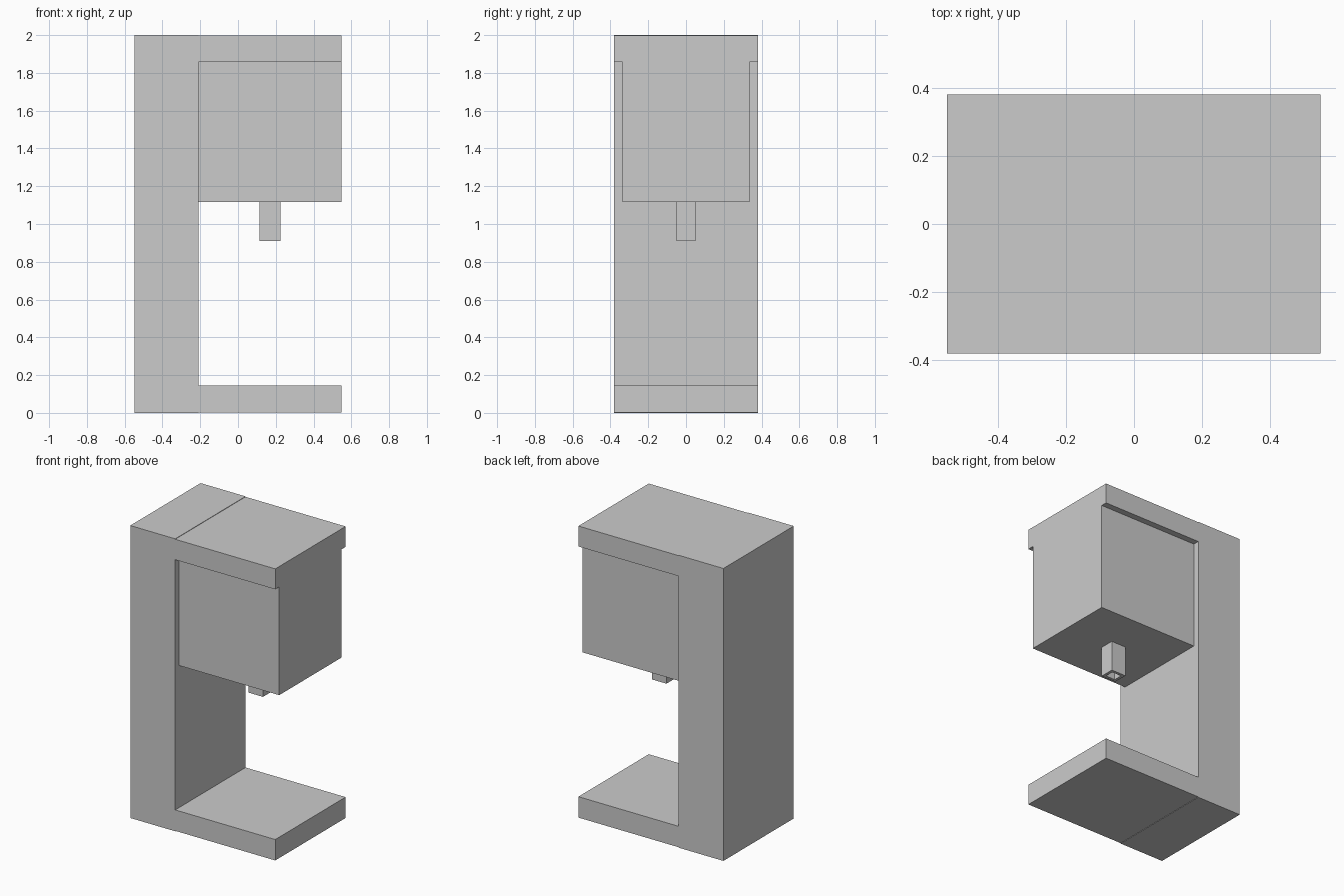
import bpy
import bmesh
from mathutils import Vector

if "Cube" in bpy.data.objects:
    bpy.data.objects.remove(bpy.data.objects["Cube"])


def finish(name, bm):
    bmesh.ops.recalc_face_normals(bm, faces=bm.faces)
    mesh = bpy.data.meshes.new(name)
    bm.to_mesh(mesh)
    bm.free()
    obj = bpy.data.objects.new(name, mesh)
    bpy.context.collection.objects.link(obj)
    return obj


def box_bm(lo, hi):
    lo, hi = Vector(lo), Vector(hi)
    bm = bmesh.new()
    bmesh.ops.create_cube(bm, size=1)
    bmesh.ops.scale(bm, vec=hi - lo, verts=bm.verts)
    bmesh.ops.translate(bm, vec=(lo + hi) / 2, verts=bm.verts)
    return bm


# C-shaped frame: column, base and top slab (tiny step at the column seam)
BACK, INNER, FRONT, HALF = -0.549, -0.209, 0.548, 0.38
profile = [(BACK, 0), (INNER, 0), (INNER, 0.003), (FRONT, 0.003),
           (FRONT, 0.146), (INNER, 0.146), (INNER, 1.857), (FRONT, 1.857),
           (FRONT, 1.997), (INNER, 1.997), (INNER, 2), (BACK, 2)]
bm = bmesh.new()
face = bm.faces.new([bm.verts.new((x, -HALF, z)) for x, z in profile])
ext = bmesh.ops.extrude_face_region(bm, geom=[face], use_keep_orig=True)
moved = [g for g in ext["geom"] if isinstance(g, bmesh.types.BMVert)]
bmesh.ops.translate(bm, vec=(0, 2 * HALF, 0), verts=moved)
finish("frame", bm)

# Head block hanging below the top slab
finish("head_block", box_bm((INNER, -0.337, 1.117), (FRONT, 0.337, 1.857)))

# Spout with a square recess in its lower end
bm = box_bm((0.113, -0.05, 0.909), (0.224, 0.05, 1.117))
bottom = min(bm.faces, key=lambda f: f.calc_center_median().z)
bmesh.ops.inset_region(bm, faces=[bottom], thickness=0.028)
hole = bmesh.ops.extrude_discrete_faces(bm, faces=[bottom])["faces"][0]
bmesh.ops.translate(bm, vec=(0, 0, 0.05), verts=hole.verts)
finish("spout", bm)
